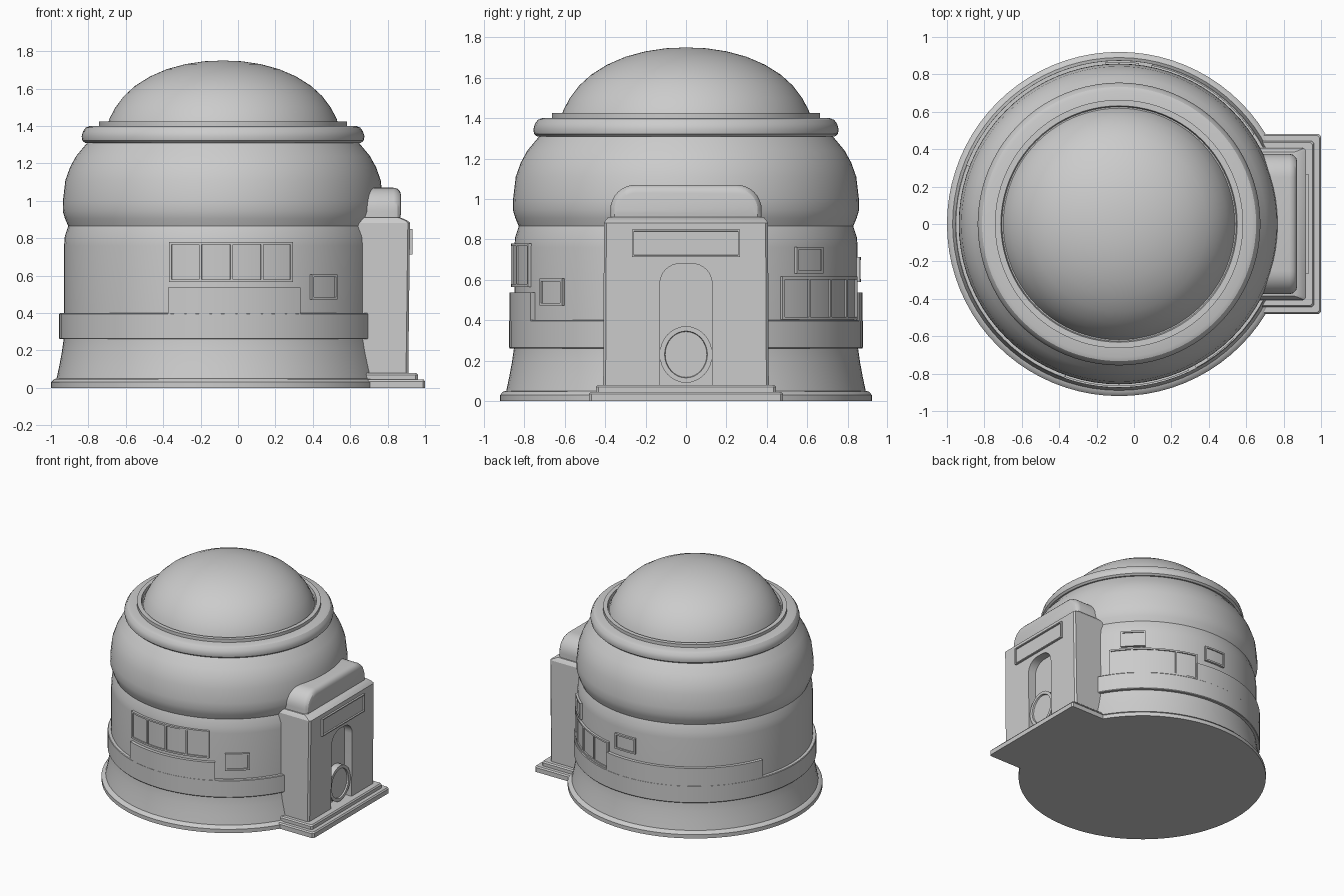
import bpy, bmesh, math
from math import radians, cos, sin, pi

if "Cube" in bpy.data.objects:
    bpy.data.objects.remove(bpy.data.objects["Cube"])

CX = -0.08  # axis of the round building
stone = bpy.data.materials.new("plain_grey")
stone.diffuse_color = (0.6, 0.6, 0.6, 1)
stone.use_nodes = True
stone.node_tree.nodes["Principled BSDF"].inputs["Base Color"].default_value = stone.diffuse_color


def finish(name, bm, angle=30):
    bmesh.ops.recalc_face_normals(bm, faces=bm.faces)
    me = bpy.data.meshes.new(name)
    bm.to_mesh(me)
    bm.free()
    ob = bpy.data.objects.new(name, me)
    bpy.context.collection.objects.link(ob)
    me.materials.append(stone)
    smooth(ob, angle)
    return ob


def smooth(ob, angle=30):
    bpy.ops.object.select_all(action='DESELECT')
    ob.select_set(True)
    bpy.context.view_layer.objects.active = ob
    bpy.ops.object.shade_smooth_by_angle(angle=radians(angle))


def revolve(name, profile, closed=False, n=80, angle=30):
    """Spin an (r, z) profile about the building axis."""
    bm = bmesh.new()
    vs = [bm.verts.new((CX + r, 0, z)) for r, z in profile]
    es = [bm.edges.new(p) for p in zip(vs, vs[1:])]
    if closed:
        es.append(bm.edges.new((vs[-1], vs[0])))
    bmesh.ops.spin(bm, geom=vs + es, cent=(CX, 0, 0), axis=(0, 0, 1),
                   angle=2 * pi, steps=n, use_merge=True)
    bmesh.ops.remove_doubles(bm, verts=bm.verts, dist=1e-5)
    return finish(name, bm, angle)


def arc_block(bm, a0, a1, z0, z1, r0, r1):
    """Closed curved block between two azimuths (degrees)."""
    n = max(1, round((a1 - a0) / 3))
    rows = []
    for i in range(n + 1):
        a = radians(a0 + (a1 - a0) * i / n)
        rows.append([bm.verts.new((CX + r * cos(a), r * sin(a), z))
                     for r, z in ((r0, z0), (r1, z0), (r1, z1), (r0, z1))])
    for p, q in zip(rows, rows[1:]):
        for k in range(4):
            bm.faces.new((p[k], p[(k + 1) % 4], q[(k + 1) % 4], q[k]))
    bm.faces.new(rows[0])
    bm.faces.new(rows[-1])


def window(name, a0, a1, z0, z1, panes=1):
    """Pane with a raised frame and mullions, wrapped on the wall."""
    bm = bmesh.new()
    t, h = 0.9, 0.013
    arc_block(bm, a0, a1, z0, z1, 0.82, 0.858)
    arc_block(bm, a0, a1, z0, z0 + h, 0.83, 0.867)
    arc_block(bm, a0, a1, z1 - h, z1, 0.83, 0.867)
    for i in range(panes + 1):
        a = a0 + (a1 - a0 - t) * i / panes
        arc_block(bm, a, a + t, z0 + h, z1 - h, 0.83, 0.867)
    finish(name, bm)


def rect_stack(name, levels, x0):
    """Stack of rectangles (front x, half y, z) with a shared back x."""
    bm = bmesh.new()
    rows = [[bm.verts.new(c) for c in ((x0, -y, z), (x - .012, -y, z), (x, -y + .012, z),
                                       (x, y - .012, z), (x - .012, y, z), (x0, y, z))]
            for x, y, z in levels]
    for p, q in zip(rows, rows[1:]):
        for k in range(6):
            bm.faces.new((p[k], p[(k + 1) % 6], q[(k + 1) % 6], q[k]))
    bm.faces.new(rows[0])
    bm.faces.new(rows[-1])
    return finish(name, bm)


def extrude_x(name, outline, x0, x1, bevel=0, inset=0, depth=0, segments=3):
    """Extrude a (y, z) outline along x; optionally round or recess the front."""
    bm = bmesh.new()
    back = [bm.verts.new((x0, y, z)) for y, z in outline]
    front = [bm.verts.new((x1, y, z)) for y, z in outline]
    n = len(outline)
    for k in range(n):
        bm.faces.new((back[k], back[(k + 1) % n], front[(k + 1) % n], front[k]))
    bm.faces.new(back)
    f = bm.faces.new(front)
    bmesh.ops.recalc_face_normals(bm, faces=bm.faces)
    if inset:
        bmesh.ops.inset_region(bm, faces=[f], thickness=inset)
        bmesh.ops.inset_region(bm, faces=[f], thickness=0.003, depth=-depth)
    if bevel:
        bmesh.ops.bevel(bm, geom=list(f.edges), offset=bevel, segments=segments,
                        profile=0.5, affect='EDGES')
    return finish(name, bm)


def arch(w, z0, z1, r, n=8):
    """Outline with square feet and rounded top corners."""
    pts = [(-w, z0), (w, z0)]
    for s, start in ((1, 0), (-1, 90)):
        for i in range(n + 1):
            a = radians(start + 90 * i / n)
            pts.append((s * (w - r) + r * cos(a), z1 - r + r * sin(a)))
    return pts


# Round wall with flared foot, waist groove and rounded shoulder
revolve("wall", [(0, 0), (.92, 0), (.92, .03), (.905, .046), (.89, .05), (.875, .12),
                 (.862, .19), (.852, .26), (.85, .40), (.85, .76), (.846, .81), (.828, .865),
                 (.845, .905), (.857, .945), (.856, 1.0), (.843, 1.11), (.818, 1.18),
                 (.785, 1.24), (.725, 1.312), (.6, 1.32), (0, 1.32)], angle=35)

# Belt and its two taller stretches
revolve("belt", [(.80, .26), (.872, .26), (.876, .265), (.876, .395), (.872, .40), (.80, .40)], True)
for name, a0, a1 in (("front_belt_step", -109.7, -61.7), ("back_belt_step", 78, 159)):
    bm = bmesh.new()
    arc_block(bm, a0, a1, .39, .537, .80, .875)
    finish(name, bm)

# Roof collar, rim and dome
revolve("roof_collar", [(.60, 1.31), (.738, 1.31), (.752, 1.322), (.756, 1.345), (.748, 1.372),
                        (.733, 1.392), (.712, 1.40), (.60, 1.40)], True)
revolve("dome_rim", [(.60, 1.38), (.664, 1.38), (.664, 1.425), (.632, 1.425), (.626, 1.40), (.60, 1.40)], True)
revolve("dome", [(.622, 1.39), (.607, 1.44), (.575, 1.50), (.53, 1.56), (.47, 1.615),
                 (.39, 1.665), (.30, 1.704), (.20, 1.731), (.10, 1.746), (0, 1.75)], angle=60)

# Windows around the wall
window("front_window_strip", -109.5, -64.5, .565, .78, 4)
window("front_small_window", -56.8, -45, .472, .605)
window("back_window_strip", 33.5, 78.5, .403, .615, 4)
window("back_upper_window", 39.3, 51.7, .632, .762)
window("back_small_window", 83, 95, .59, .712)

# Entrance steps
rect_stack("lower_step", [(1.0, .48, 0), (1.0, .48, .035), (.992, .472, .045)], .4)
rect_stack("upper_step", [(.962, .445, .04), (.962, .445, .07), (.954, .437, .08)], .4)

# Entrance block with a recessed doorway
block = rect_stack("entrance_block", [(.91, .41, .06), (.92, .406, .882), (.905, .398, .895),
                                      (.87, .385, .91)], .42)
cutter = extrude_x("doorway_cutter", arch(.129, .08, .68, .10), .85, 1.1)
mod = block.modifiers.new("doorway", 'BOOLEAN')
mod.object = cutter
mod.operation = 'DIFFERENCE'
mod.solver = 'EXACT'
bpy.context.view_layer.objects.active = block
bpy.ops.object.modifier_apply(modifier=mod.name)
bpy.data.objects.remove(cutter)
smooth(block)

# Rounded cap over the entrance
extrude_x("entrance_cap", arch(.375, .89, 1.07, .125), .55, .872, bevel=.04)

# Sign panel and round door hatch
extrude_x("sign_panel", [(-.267, .712), (.267, .712), (.267, .85), (-.267, .85)], .88, .934,
          inset=.012, depth=.01)
ring = [(.13 * cos(2 * pi * i / 32), .23 + .14 * sin(2 * pi * i / 32)) for i in range(32)]
extrude_x("door_hatch", ring, .83, .90, inset=.024, depth=.012)
